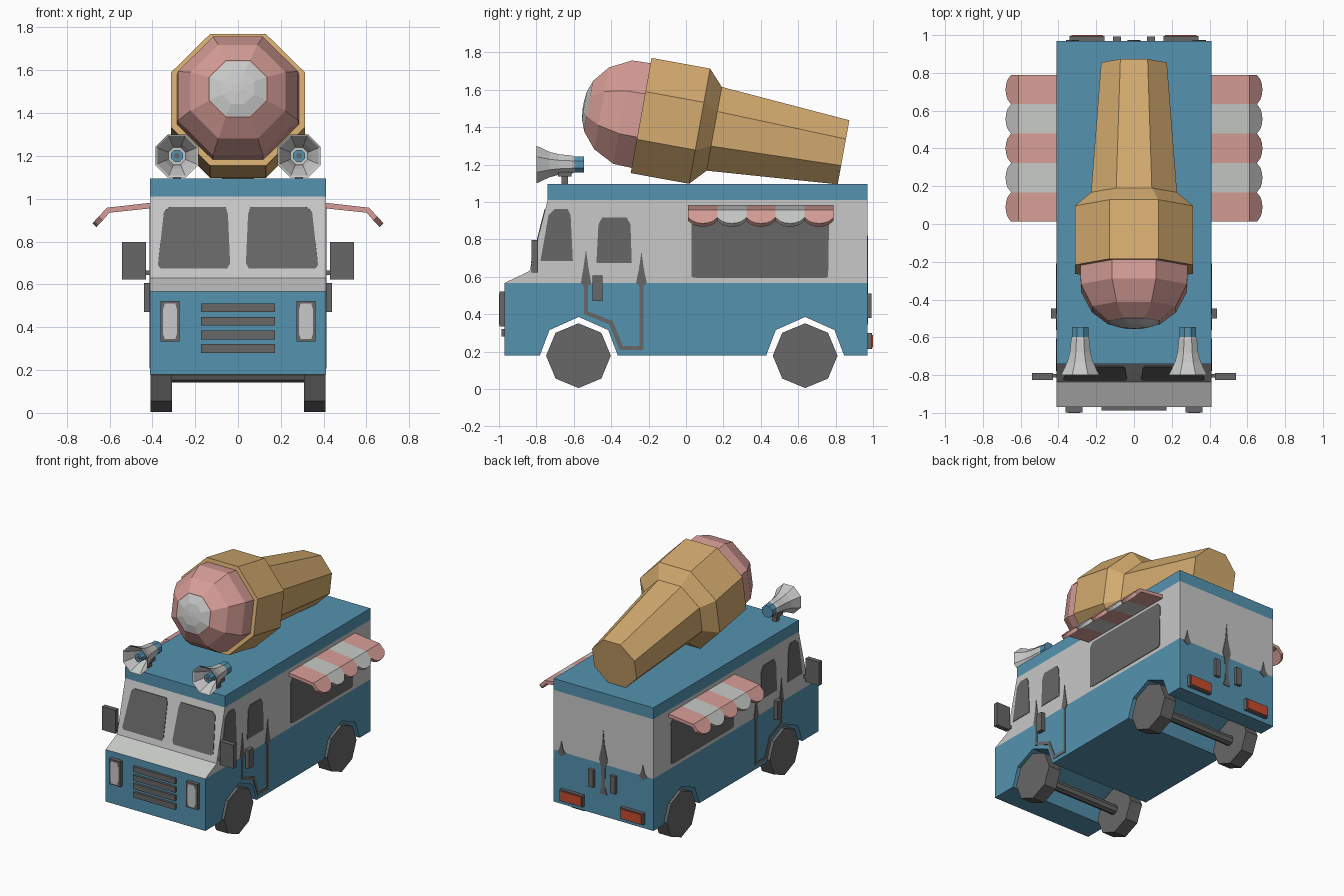
import bpy, bmesh, math
from mathutils import Matrix, Vector

if "Cube" in bpy.data.objects:
    bpy.data.objects.remove(bpy.data.objects["Cube"])


def material(name, rgb):
    m = bpy.data.materials.new(name)
    m.diffuse_color = (*rgb, 1)
    m.use_nodes = True
    m.node_tree.nodes["Principled BSDF"].inputs["Base Color"].default_value = m.diffuse_color
    return m


BLUE = material("body blue", (0.09, 0.29, 0.43))
WHITE = material("off white", (0.57, 0.58, 0.57))
TAN = material("wafer tan", (0.66, 0.41, 0.16))
PINK = material("strawberry pink", (0.68, 0.34, 0.31))
GREY = material("dark grey", (0.135, 0.135, 0.135))
RED = material("lamp red", (0.58, 0.07, 0.025))


def finish(name, bm, mats, mirror=False):
    bmesh.ops.recalc_face_normals(bm, faces=bm.faces)
    me = bpy.data.meshes.new(name)
    bm.to_mesh(me)
    bm.free()
    ob = bpy.data.objects.new(name, me)
    bpy.context.collection.objects.link(ob)
    for m in mats:
        me.materials.append(m)
    if mirror:
        ob.modifiers.new("mirror", "MIRROR").use_mirror_merge = False
    return ob


def prism_mesh(pts, vec):
    bm = bmesh.new()
    f = bm.faces.new([bm.verts.new(p) for p in pts])
    r = bmesh.ops.extrude_face_region(bm, geom=[f], use_keep_orig=True)
    bmesh.ops.translate(bm, vec=vec, verts=[g for g in r["geom"] if isinstance(g, bmesh.types.BMVert)])
    return bm


def prism(name, pts, vec, mat, mirror=False):
    return finish(name, prism_mesh(pts, vec), [mat], mirror)


def box(name, lo, hi, mat, mirror=False):
    (a, b, c), (d, e, f) = lo, hi
    return prism(name, [(a, b, c), (d, b, c), (d, e, c), (a, e, c)], (0, 0, f - c), mat, mirror)


def lathe(name, profile, mat, xf, n=8, mirror=False, half=0.5):
    """Turn (distance along local y, flat-to-axis radius) pairs into an n-sided solid."""
    bm = bmesh.new()
    rings = []
    for t, r in profile:
        R = r / math.cos(math.pi / n)
        angles = [(i + half) * 2 * math.pi / n for i in range(n)]
        rings.append([bm.verts.new(xf @ Vector((R * math.cos(a), t, R * math.sin(a)))) for a in angles])
    for A, B in zip(rings, rings[1:]):
        for i in range(n):
            j = (i + 1) % n
            bm.faces.new((A[i], A[j], B[j], B[i]))
    bm.faces.new(rings[0])
    bm.faces.new(rings[-1])
    return finish(name, bm, [mat], mirror)


# Van body: side profile with wheel arches, split into colour bands by height
SILL, BAND, HW = 0.567, 1.01, 0.41


def arch(c):
    return [(c + dy, z) for dy, z in ((-.208, .18), (-.157, .315), (0, .385), (.157, .315), (.208, .18))]


profile = [(-.97, .18)] + arch(-.573) + arch(.637) + [
    (.97, .18), (.97, 1.095), (-.74, 1.095), (-.74, BAND), (-.837, .63), (-.97, SILL)]
bm = prism_mesh([(-HW, y, z) for y, z in profile], (2 * HW, 0, 0))
for z in (SILL, BAND):
    bmesh.ops.bisect_plane(bm, geom=bm.verts[:] + bm.edges[:] + bm.faces[:],
                           plane_co=(0, 0, z), plane_no=(0, 0, 1), dist=1e-5)
for f in bm.faces:
    f.material_index = 1 if SILL < f.calc_center_median().z < BAND else 0
finish("van_body", bm, [BLUE, WHITE])

# Wheels and axles
for label, y in (("front", -.575), ("rear", .637)):
    turn = Matrix.Translation((0, y, .178)) @ Matrix.Rotation(-math.pi / 2, 4, "Z")
    r = .173 * math.cos(math.pi / 8)
    lathe(label + "_wheels", [(.308, r), (.408, r)], GREY, turn, mirror=True, half=0)
    lathe(label + "_axle", [(-.31, .033), (.31, .033)], GREY, turn, half=0)


# Side windows, door trim and paint runs as thin plates
def side_plate(name, pts):
    prism(name, [(HW - .001, y, z) for y, z in pts], (.005, 0, 0), GREY, True)


side_plate("quarter_window", [(-.778, .684), (-.735, .93), (-.70, .963), (-.634, .963),
                              (-.617, .93), (-.605, .684)])
side_plate("door_window", [(-.479, .674), (-.468, .88), (-.447, .918), (-.318, .918),
                           (-.297, .88), (-.29, .674)])
side_plate("service_window", [(.03, .60), (.06, .592), (.74, .592), (.76, .60), (.765, .90),
                              (.74, .935), (.06, .935), (.03, .90)])
side_plate("door_trim", [
    (-.545, .55), (-.545, .40), (-.41, .345), (-.355, .208), (-.228, .208), (-.228, .55), (-.21, .567),
    (-.225, .64), (-.238, .735), (-.252, .64), (-.267, .567), (-.248, .55), (-.248, .23),
    (-.338, .23), (-.392, .363), (-.525, .415), (-.525, .55), (-.507, .567),
    (-.522, .65), (-.535, .745), (-.548, .65), (-.562, .567)])

# Windscreen panes on the sloping front
slope = (.74 - .837) / (BAND - .63)
pane = [(.374, .69), (.346, .94), (.32, .962), (.06, .962), (.047, .93), (.037, .70), (.05, .675), (.36, .675)]
prism("windscreen_panes", [(x, -.836 - slope * (z - .63), z) for x, z in pane],
      (0, -.005, -.001), GREY, True)

# Paint runs on the back
back = [(-.035, .60), (-.012, .70), (0, .82), (.012, .70), (.035, .60), (.016, .54), (.014, .40),
        (.03, .345), (-.03, .345), (-.014, .40), (-.016, .54)]
prism("back_paint_run", [(x, .969, z) for x, z in back], (0, .005, 0), GREY)
for i, x in enumerate((.345, -.325)):
    pts = [(-.035, .56), (-.015, .59), (0, .65), (.015, .59), (.035, .56), (0, .535)]
    prism(f"small_paint_run_{i}", [(x + dx, .969, z) for dx, z in pts], (0, .005, 0), GREY)

# Grille, headlights, tail lights, hinges, handles
for i in range(4):
    z = .28 + i * .0635
    box(f"grille_bar_{i}", (-.173, -.987, z), (.173, -.96, z + .041), GREY)
box("headlight_frames", (.272, -.997, .333), (.363, -.96, .522), GREY, True)
lens = [(.285, .37), (.293, .345), (.342, .345), (.35, .37), (.35, .485), (.342, .51), (.293, .51), (.285, .485)]
prism("headlight_lenses", [(x, -.996, z) for x, z in lens], (0, -.004, 0), WHITE, True)
box("tail_light_frames", (.155, .96, .213), (.342, .995, .298), GREY, True)
box("tail_light_lenses", (.165, .99, .222), (.332, 1.0, .289), RED, True)
box("back_hinges", (.07, .96, .38), (.112, .992, .51), GREY, True)
box("door_handles", (.40, -.50, .47), (.44, -.447, .607), GREY, True)

# Door mirrors
box("mirror_arms", (.39, -.812, .643), (.45, -.795, .664), GREY, True)
box("mirror_heads", (.43, -.825, .622), (.541, -.79, .797), GREY, True)

# Striped awnings with scalloped ends
W, Y0 = .1555, .012
for i in range(5):
    a, b = Y0 + i * W, Y0 + (i + 1) * W
    bm = bmesh.new()
    V = lambda x, y, z: bm.verts.new((x, y, z))
    k0, k1 = V(.612, a, .958), V(.612, b, .958)
    bm.faces.new((V(.40, a, .982), k0, k1, V(.40, b, .982)))
    rim = []
    for s in range(7):
        t = s / 6
        d = .045 + .034 * math.sin(math.pi * t) ** .6 if 0 < s < 6 else .045
        rim.append(V(.612 + d * .86, a + W * t, .958 - d * .92))
    bm.faces.new([k0] + rim + [k1])
    ob = finish(f"awning_stripe_{i}", bm, [WHITE if i % 2 else PINK])
    sol = ob.modifiers.new("thickness", "SOLIDIFY")
    sol.thickness, sol.offset = .026, -1
    ob.modifiers.new("mirror", "MIRROR").use_mirror_merge = False

# Giant cone on the roof, lying back at a slight tilt
tilt = Matrix.Translation((0, -.24, 1.462)) @ Matrix.Rotation(math.radians(-10.3), 4, "X")
lathe("wafer_cone", [(0, .313), (.318, .313), (.397, .2275), (1.10, .174)], TAN, tilt)
lathe("ice_cream_scoop", [(.05, .286), (-.10, .281), (-.215, .222), (-.287, .135)], PINK, tilt)
lathe("cream_tip", [(-.285, .136), (-.308, .075), (-.314, .02)], WHITE, tilt)

# Roof loudspeakers
horn = Matrix.Translation((.285, 0, 1.2))
lathe("horn_bells", [(-.595, .042), (-.61, .048), (-.68, .055), (-.73, .068), (-.80, .101),
                     (-.795, .092), (-.73, .058), (-.68, .04)], WHITE, horn, mirror=True)
lathe("horn_drivers", [(-.597, .043), (-.545, .043)], BLUE, horn, mirror=True)
lathe("horn_nozzles", [(-.675, .028), (-.765, .028)], BLUE, horn, mirror=True)
lathe("horn_nozzle_holes", [(-.76, .013), (-.768, .013)], GREY, horn, mirror=True)
box("horn_posts", (.267, -.665, 1.09), (.303, -.63, 1.15), GREY, True)
box("horn_clamps", (.25, -.685, 1.135), (.32, -.612, 1.16), GREY, True)
